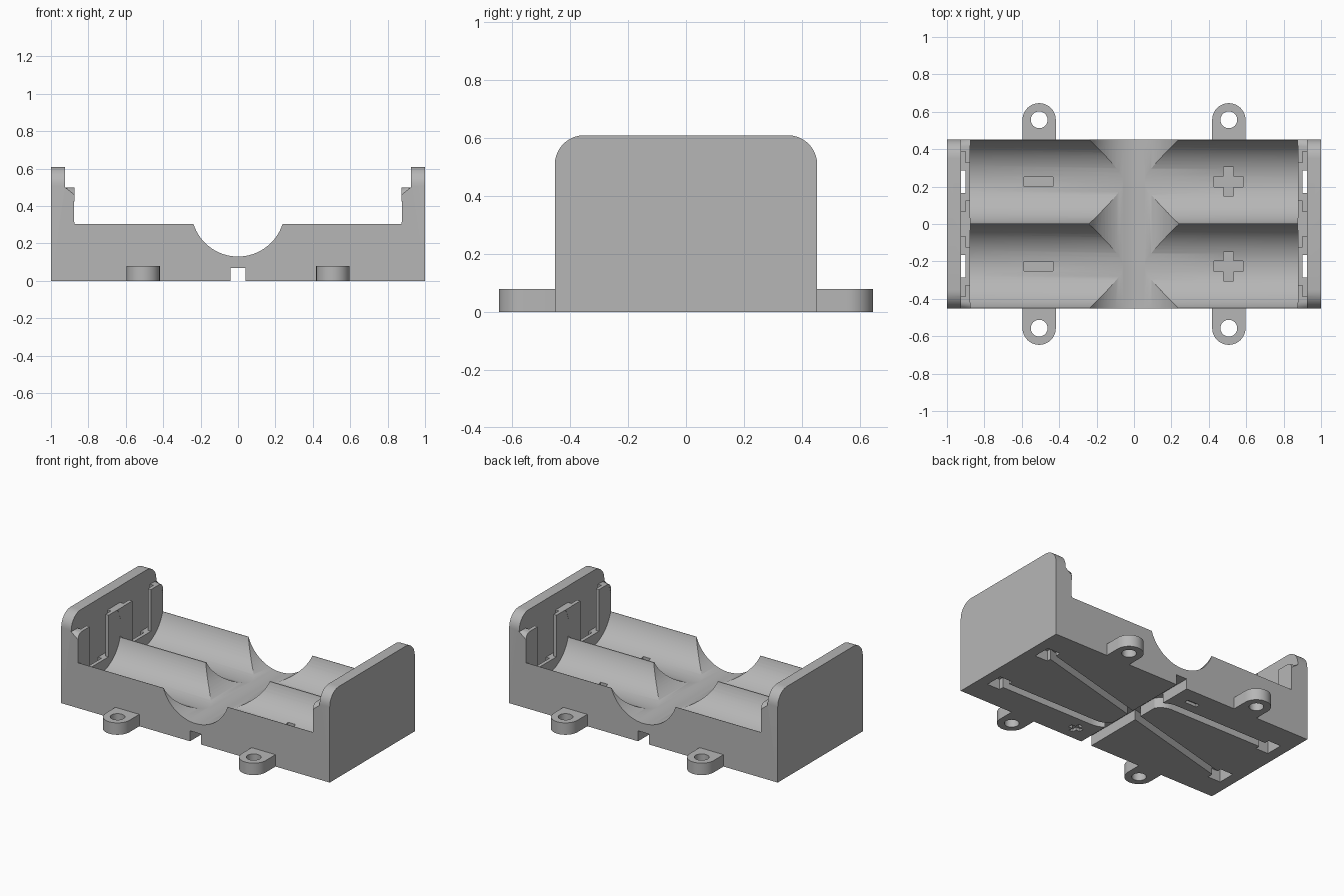
import bpy, bmesh, math
from mathutils import Vector

if "Cube" in bpy.data.objects:
    bpy.data.objects.remove(bpy.data.objects["Cube"], do_unlink=True)

grey = bpy.data.materials.new("plain_grey")
grey.use_nodes = True
colour = (0.47, 0.47, 0.47, 1)
grey.diffuse_color = colour
grey.node_tree.nodes["Principled BSDF"].inputs["Base Color"].default_value = colour

HALF_Y = 0.4525     # half depth of the body
CELL_Y = 0.2265     # distance of each cell from the centre line


def make(name, bm):
    bmesh.ops.recalc_face_normals(bm, faces=bm.faces)
    mesh = bpy.data.meshes.new(name)
    bm.to_mesh(mesh)
    bm.free()
    mesh.materials.append(grey)
    obj = bpy.data.objects.new(name, mesh)
    bpy.context.collection.objects.link(obj)
    return obj


def prism_bm(points, move):
    """Extrude a closed outline of 3D points along a vector."""
    bm = bmesh.new()
    face = bm.faces.new([bm.verts.new(p) for p in points])
    out = bmesh.ops.extrude_face_region(bm, geom=[face])
    verts = [g for g in out["geom"] if isinstance(g, bmesh.types.BMVert)]
    bmesh.ops.translate(bm, verts=verts, vec=move)
    return bm


def flat_prism(name, outline, z0, z1):
    return make(name, prism_bm([(x, y, z0) for x, y in outline], (0, 0, z1 - z0)))


def box(name, x0, x1, y0, y1, z0, z1):
    return flat_prism(name, [(x0, y0), (x1, y0), (x1, y1), (x0, y1)], z0, z1)


def arc(cx, cy, r, start, end, n):
    return [(cx + r * math.cos(math.radians(start + (end - start) * i / n)),
             cy + r * math.sin(math.radians(start + (end - start) * i / n)))
            for i in range(n + 1)]


def strip(name, path, width, z0, z1):
    """A band of constant width that follows a flat path."""
    pts = [Vector(p) for p in path]
    left, right = [], []
    for i, p in enumerate(pts):
        t = (pts[min(i + 1, len(pts) - 1)] - pts[max(i - 1, 0)]).normalized()
        side = Vector((-t.y, t.x)) * width / 2
        left.append(tuple(p + side))
        right.append(tuple(p - side))
    return flat_prism(name, left + right[::-1], z0, z1)


def combine(target, tool, operation="DIFFERENCE"):
    mod = target.modifiers.new("combine", "BOOLEAN")
    mod.operation = operation
    mod.solver = "EXACT"
    mod.object = tool
    bpy.context.view_layer.update()
    graph = bpy.context.evaluated_depsgraph_get()
    mesh = bpy.data.meshes.new_from_object(target.evaluated_get(graph))
    target.modifiers.remove(mod)
    target.data = mesh
    bpy.data.objects.remove(tool, do_unlink=True)


# Body with stepped end walls, from a side profile
half = [(1, 0), (1, 0.61), (0.925, 0.61), (0.925, 0.5), (0.875, 0.5), (0.875, 0.305)]
profile = half + [(-x, z) for x, z in reversed(half)]
bm = prism_bm([(x, -HALF_Y, z) for x, z in profile], (0, 2 * HALF_Y, 0))
for height, radius, steps in ((0.61, 0.1, 10), (0.5, 0.04, 6)):
    edges = [e for e in bm.edges
             if all(abs(v.co.z - height) < 1e-4 for v in e.verts)
             and abs(e.verts[0].co.y - e.verts[1].co.y) < 1e-4
             and abs(abs(e.verts[0].co.y) - HALF_Y) < 1e-4]
    bmesh.ops.bevel(bm, geom=edges, offset=radius, segments=steps,
                    affect="EDGES", profile=0.5)
body = make("battery_holder_body", bm)

# Screw tabs
for sx in (-1, 1):
    for sy in (-1, 1):
        x, y, r = sx * 0.507, 0.557, 0.089
        outline = [(x - r, 0.4), (x + r, 0.4)] + arc(x, y, r, 0, 180, 24)
        tab = flat_prism("screw_tab", [(px, py * sy) for px, py in outline], 0, 0.08)
        combine(body, tab, "UNION")
        hole = arc(x, y * sy, 0.045, 0, 345, 23)
        combine(body, flat_prism("screw_hole", hole, -0.1, 0.2))

# Cell troughs
for sy in (-1, 1):
    ring = arc(sy * CELL_Y, 0.37, 0.233, 2, 357, 71)
    combine(body, make("trough_cutter", prism_bm([(-0.876, y, z) for y, z in ring],
                                                 (1.752, 0, 0))))

# Finger scoop across the middle
ring = arc(0, 0.38, 0.25, 2, 357, 71)
combine(body, make("scoop_cutter", prism_bm([(x, -0.6, z) for x, z in ring], (0, 1.2, 0))))


def end_cut(sx, y, near, far, half_width, z0, z1):
    x0, x1 = sorted((sx * near, sx * far))
    combine(body, box("end_cutter", x0, x1, y - half_width, y + half_width, z0, z1))


# Contact plate slots, wire holes and the pockets under them
for sx in (-1, 1):
    for y in (-CELL_Y, CELL_Y):
        end_cut(sx, y, 0.9, 0.926, 0.16, 0.22, 0.7)
        end_cut(sx, y, 0.86, 0.91, 0.1, 0.22, 0.7)
        end_cut(sx, y, 0.9, 0.926, 0.06, -0.1, 0.3)
        end_cut(sx, y, 0.83, 0.926, 0.06, -0.1, 0.07)

# Wire channels underneath: cross, diagonal and two curved runs
combine(body, box("cross_channel", -0.04, 0.04, -0.6, 0.6, -0.1, 0.07))
combine(body, strip("diagonal_channel", [(-0.85, -CELL_Y), (0.85, CELL_Y)], 0.05, -0.1, 0.07))
bend = [(0.85, -CELL_Y)] + arc(0.13, 0.13 - CELL_Y, 0.13, 270, 180, 10) + [(0, 0)]
for s in (1, -1):
    path = [(x * s, y * s) for x, y in bend]
    combine(body, strip("curved_channel", path, 0.055, -0.1, 0.07))


def sign(x, y, size, thick, z0, z1, plus):
    """Sunken polarity sign."""
    bar = [(size, thick)] + ([(thick, size)] if plus else [])
    for w, d in bar:
        combine(body, box("sign_cutter", x - w / 2, x + w / 2, y - d / 2, y + d / 2, z0, z1))


for y in (-CELL_Y, CELL_Y):
    sign(0.505, y, 0.155, 0.055, 0.122, 0.25, True)
    sign(-0.51, y, 0.155, 0.052, 0.122, 0.25, False)
sign(0.17, -0.35, 0.09, 0.03, -0.1, 0.02, True)
sign(-0.18, 0.335, 0.09, 0.03, -0.1, 0.02, False)

# Smooth curves, sharp edges
bpy.ops.object.select_all(action="DESELECT")
body.select_set(True)
bpy.context.view_layer.objects.active = body
bpy.ops.object.shade_smooth_by_angle(angle=math.radians(25))
